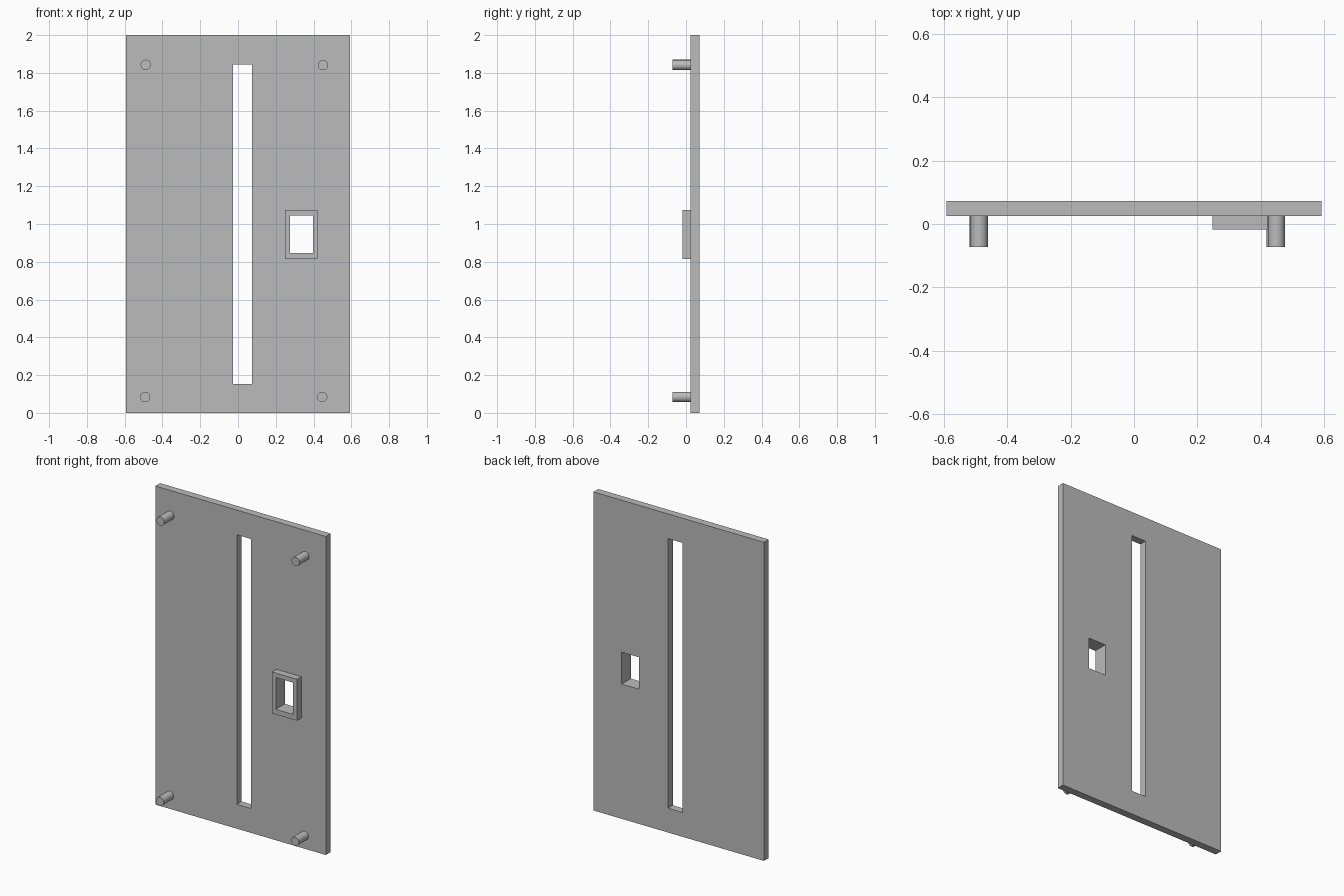
import bpy
import bmesh
from math import pi

cube = bpy.data.objects.get("Cube")
if cube:
    bpy.data.objects.remove(cube, do_unlink=True)

grey = bpy.data.materials.new("plain grey")
grey.use_nodes = True
colour = (0.5, 0.5, 0.5, 1)
grey.diffuse_color = colour
grey.node_tree.nodes["Principled BSDF"].inputs["Base Color"].default_value = colour

BACK, FACE, RIM, TIP = 0.072, 0.025, -0.018, -0.072
SLOT = (-0.026, 0.074, 0.153, 1.845)
WINDOW = (0.275, 0.396, 0.846, 1.046)


def panel(name, outer, holes, front, back):
    """Slab with rectangular through-holes, made from a grid of cells (x0, x1, z0, z1)."""
    rects = [outer] + holes
    xs = sorted({x for r in rects for x in r[:2]})
    zs = sorted({z for r in rects for z in r[2:]})
    bm = bmesh.new()
    for x0, x1 in zip(xs, xs[1:]):
        for z0, z1 in zip(zs, zs[1:]):
            cx, cz = (x0 + x1) / 2, (z0 + z1) / 2
            if any(h[0] < cx < h[1] and h[2] < cz < h[3] for h in holes):
                continue
            corners = ((x0, z0), (x1, z0), (x1, z1), (x0, z1))
            bm.faces.new([bm.verts.new((x, front, z)) for x, z in corners])
    bmesh.ops.remove_doubles(bm, verts=bm.verts, dist=0.0001)
    # Thicken towards the back
    solid = bmesh.ops.extrude_face_region(bm, geom=bm.faces[:], use_keep_orig=True)
    moved = [v for v in solid["geom"] if isinstance(v, bmesh.types.BMVert)]
    bmesh.ops.translate(bm, verts=moved, vec=(0, back - front, 0))
    bmesh.ops.recalc_face_normals(bm, faces=bm.faces)
    # Merge the coplanar grid cells
    bmesh.ops.dissolve_limit(bm, angle_limit=0.01, verts=bm.verts, edges=bm.edges)
    mesh = bpy.data.meshes.new(name)
    bm.to_mesh(mesh)
    bm.free()
    mesh.materials.append(grey)
    obj = bpy.data.objects.new(name, mesh)
    bpy.context.collection.objects.link(obj)


# Face plate with the long slot and the small window
panel("face_plate", (-0.592, 0.592, 0, 2), [SLOT, WINDOW], FACE, BACK)

# Raised frame around the window
panel("window_frame", (0.248, 0.422, 0.814, 1.074), [WINDOW], RIM, FACE)

# Corner mounting pegs
pegs = {
    "upper_right_peg": (-0.489, 1.843),
    "upper_left_peg": (0.45, 1.841),
    "lower_right_peg": (-0.492, 0.084),
    "lower_left_peg": (0.446, 0.084),
}
for name, (x, z) in pegs.items():
    bpy.ops.mesh.primitive_cylinder_add(
        vertices=48, radius=0.027, depth=FACE - TIP,
        location=(x, (FACE + TIP) / 2, z), rotation=(pi / 2, 0, 0))
    peg = bpy.context.object
    peg.name = name
    peg.data.materials.append(grey)
    bpy.ops.object.shade_smooth_by_angle()
